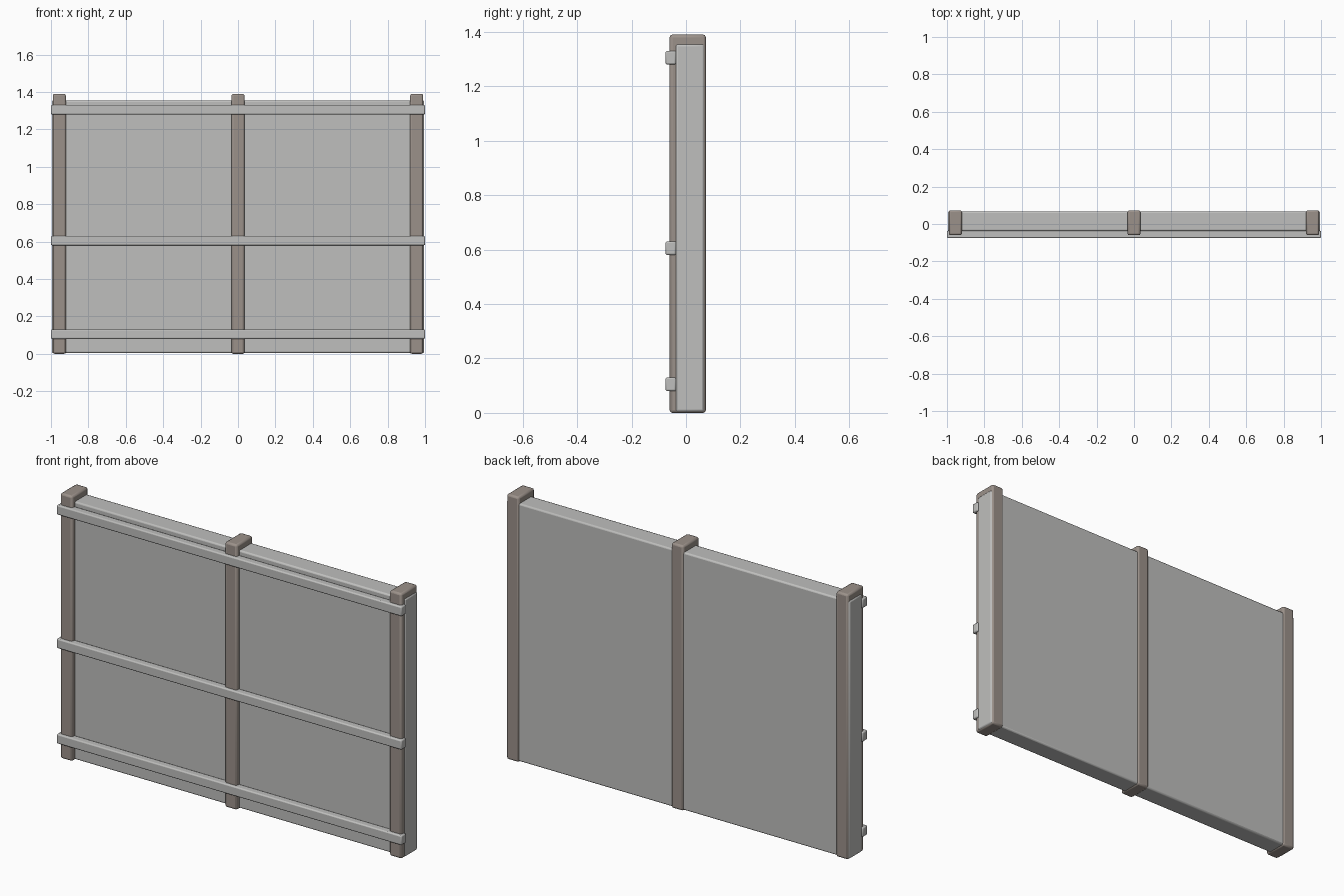
import bpy

if "Cube" in bpy.data.objects:
    bpy.data.objects.remove(bpy.data.objects["Cube"])


def material(name, rgb):
    m = bpy.data.materials.new(name)
    m.diffuse_color = (*rgb, 1)
    m.use_nodes = True
    m.node_tree.nodes["Principled BSDF"].inputs["Base Color"].default_value = m.diffuse_color
    return m


light_grey = material("light grey", (0.52, 0.52, 0.51))
brown_grey = material("brown grey", (0.33, 0.285, 0.255))


def box(name, x, y, z, bevel, mat):
    """Rounded box from its (min, max) extents on each axis."""
    bpy.ops.mesh.primitive_cube_add(
        size=1, location=[(a + b) / 2 for a, b in (x, y, z)])
    ob = bpy.context.object
    ob.name = name
    ob.scale = [b - a for a, b in (x, y, z)]
    bpy.ops.object.transform_apply(location=False, rotation=False, scale=True)
    mod = ob.modifiers.new("rounded edges", 'BEVEL')
    mod.width = bevel
    mod.segments = 2
    ob.data.materials.append(mat)
    bpy.ops.object.shade_smooth_by_angle()
    return ob


# main wall slab
box("wall_panel", (-0.995, 0.995), (-0.038, 0.067), (0.004, 1.355), 0.008, light_grey)

# upright posts standing proud of both faces
for side, x in (("left", -0.955), ("middle", 0), ("right", 0.955)):
    box(side + "_post", (x - 0.035, x + 0.035), (-0.06, 0.073), (0, 1.39), 0.01, brown_grey)

# horizontal rails across the front
for level, z in (("bottom", 0.105), ("centre", 0.605), ("top", 1.305)):
    box(level + "_rail", (-1, 1), (-0.075, -0.036), (z - 0.025, z + 0.025), 0.006, light_grey)
